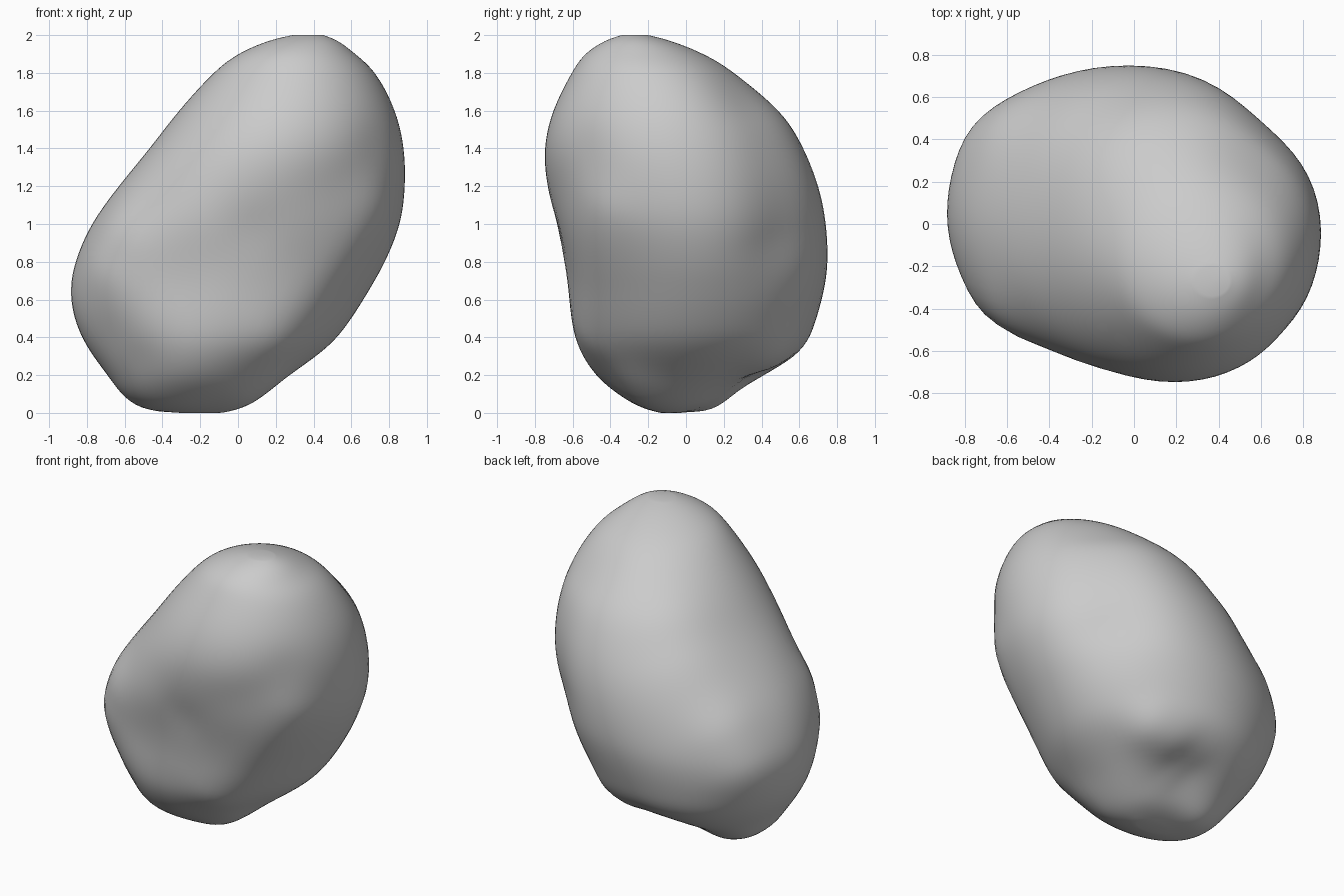
import bpy, bmesh, math
from mathutils import Vector

# Horizontal slices: z, x min, x max, y min, y max
ROWS = [
    (0.00, -0.30, -0.10, -0.13, -0.03), (0.03, -0.50, 0.02, -0.24, 0.13),
    (0.10, -0.61, 0.14, -0.36, 0.27), (0.20, -0.69, 0.27, -0.48, 0.47),
    (0.35, -0.80, 0.48, -0.575, 0.63), (0.50, -0.865, 0.60, -0.615, 0.69),
    (0.65, -0.885, 0.695, -0.64, 0.73), (0.80, -0.86, 0.78, -0.67, 0.75),
    (1.00, -0.775, 0.86, -0.715, 0.74), (1.20, -0.63, 0.885, -0.74, 0.70),
    (1.40, -0.465, 0.88, -0.75, 0.62), (1.60, -0.31, 0.835, -0.705, 0.50),
    (1.80, -0.13, 0.73, -0.605, 0.27), (1.90, 0.00, 0.62, -0.535, 0.10),
    (1.97, 0.16, 0.53, -0.43, -0.08), (2.00, 0.29, 0.45, -0.34, -0.20),
]
# Soft hollows (positive depth) and swellings (negative): start, end, radius, depth
DENTS = [
    ((-0.14, 0.38, 0.12), (-0.04, 0.40, 0.14), 0.20, 0.055),
    ((-0.28, -0.60, 0.72), (0.00, -0.65, 0.90), 0.27, 0.028),
    ((0.10, -0.65, 1.00), (0.65, -0.48, 1.38), 0.15, 0.012),
    ((0.58, 0.48, 0.95), (0.54, 0.28, 1.55), 0.27, 0.055),
    ((0.22, -0.52, 0.42), (0.72, -0.46, 1.05), 0.19, -0.03),
    ((-0.70, 0.42, 0.72), (-0.62, 0.45, 0.90), 0.22, -0.035),
    ((-0.66, -0.38, 0.78), (-0.60, -0.42, 0.90), 0.20, -0.035),
    ((-0.62, -0.38, 0.38), (-0.55, -0.40, 0.32), 0.20, 0.025),
    ((-0.25, 0.40, 1.30), (-0.15, 0.35, 1.45), 0.30, -0.035),
    ((0.08, -0.28, 0.06), (0.16, -0.30, 0.10), 0.17, -0.03),
    ((0.12, 0.50, 0.20), (0.25, 0.48, 0.25), 0.17, -0.045),
    ((-0.50, 0.14, 0.05), (-0.44, 0.14, 0.05), 0.15, -0.03),
]
SEG, SUB = 72, 5


def catmull(i, t):
    p = [ROWS[min(max(i + k, 0), len(ROWS) - 1)] for k in (-1, 0, 1, 2)]
    return [0.5 * (2 * b + (c - a) * t + (2 * a - 5 * b + 4 * c - d) * t * t
                   + (3 * b - a - 3 * c + d) * t ** 3) for a, b, c, d in zip(*p)]


def segment_distance(p, a, b):
    d = b - a
    t = min(max((p - a).dot(d) / d.length_squared, 0), 1)
    return (p - a - d * t).length


# Interpolate the slices and even out the profile
slices = [catmull(i, k / SUB) for i in range(len(ROWS) - 1) for k in range(SUB)] + [list(ROWS[-1])]
for _ in range(6):
    slices = ([slices[0]]
              + [[(a + 2 * b + c) / 4 for a, b, c in zip(*tri)]
                 for tri in zip(slices, slices[1:], slices[2:])]
              + [slices[-1]])

# Loft the slices
bm = bmesh.new()
rings = []
for z, x0, x1, y0, y1 in slices:
    ring = []
    for s in range(SEG):
        a = 2 * math.pi * s / SEG
        ring.append(bm.verts.new(((x0 + x1) / 2 + (x1 - x0) / 2 * math.cos(a),
                                  (y0 + y1) / 2 + (y1 - y0) / 2 * math.sin(a), z)))
    rings.append(ring)
for lo, hi in zip(rings, rings[1:]):
    for s in range(SEG):
        n = (s + 1) % SEG
        bm.faces.new((lo[s], lo[n], hi[n], hi[s]))
for ring in (rings[0], rings[-1]):
    face = bm.faces.new(ring)
    bmesh.ops.poke(bm, faces=[face])
bmesh.ops.recalc_face_normals(bm, faces=bm.faces[:])
bm.normal_update()

# Press in the hollows and raise the swellings
moves = []
for v in bm.verts:
    push = sum(depth * math.exp(-(segment_distance(v.co, Vector(a), Vector(b)) / r) ** 2)
               for a, b, r, depth in DENTS)
    moves.append((v, v.co - v.normal * push))
for v, co in moves:
    v.co = co
    v.co.z = min(max(co.z, 0), 2)
for f in bm.faces:
    f.smooth = True

mesh = bpy.data.meshes.new("boulder")
bm.to_mesh(mesh)
bm.free()
boulder = bpy.data.objects.new("boulder", mesh)
bpy.context.collection.objects.link(boulder)
